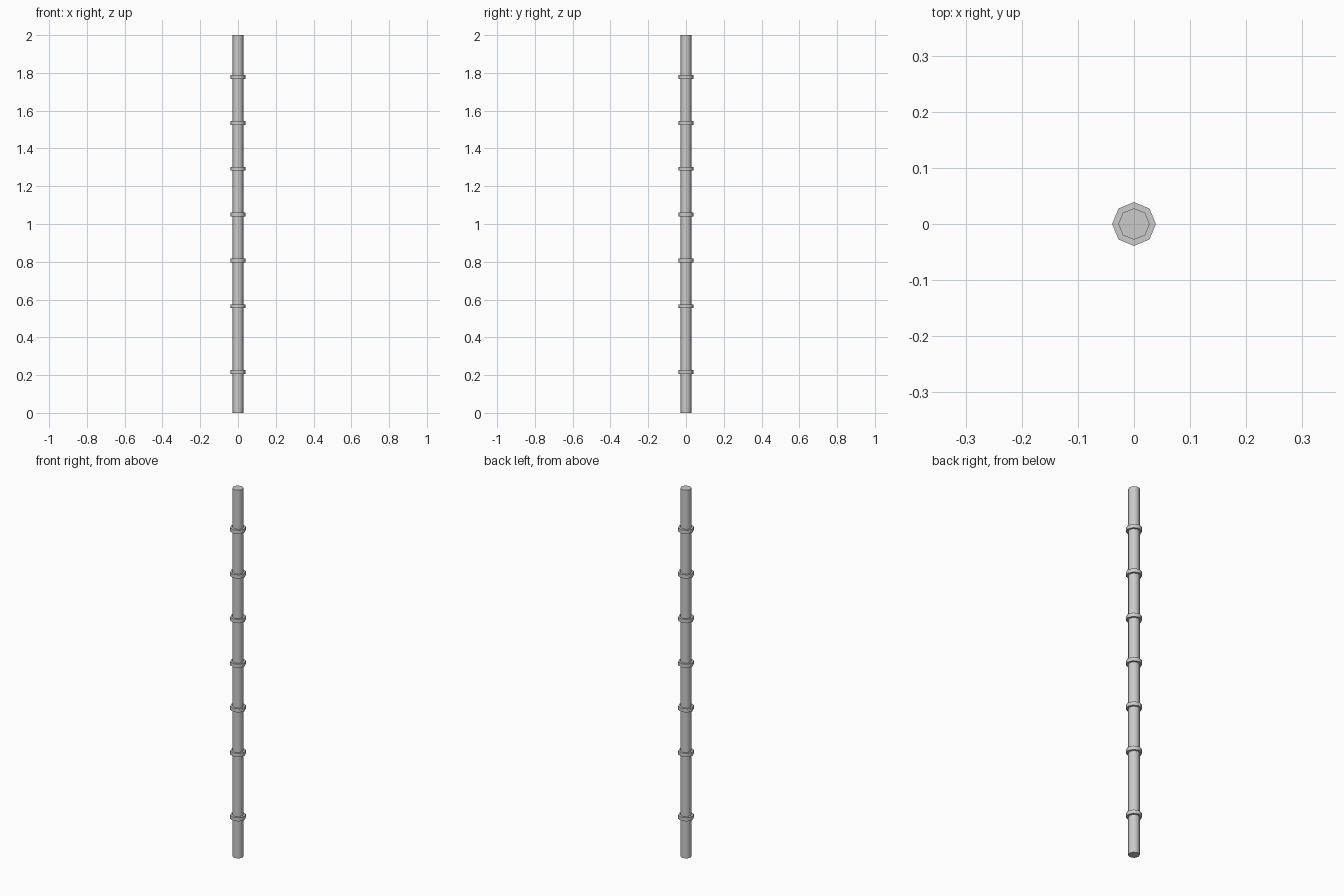
import bpy
from math import radians

if "Cube" in bpy.data.objects:
    bpy.data.objects.remove(bpy.data.objects["Cube"])

SIDES = 8


def cylinder(name, radius, z0, z1):
    bpy.ops.mesh.primitive_cylinder_add(vertices=SIDES, radius=radius, depth=z1 - z0,
                                        location=(0, 0, (z0 + z1) / 2))
    ob = bpy.context.object
    ob.name = name
    return ob


# Main pole
pole = cylinder("pole", 0.028, 0, 2)
bpy.ops.object.shade_smooth_by_angle(angle=radians(50))

# Raised collars: one low, six evenly spaced above
heights = [0.216] + [0.565 + 0.2425 * i for i in range(6)]
for i, z in enumerate(heights):
    cylinder(f"collar_{i + 1}", 0.039, z - 0.01, z + 0.01)
    bpy.ops.object.shade_smooth_by_angle(angle=radians(50))
